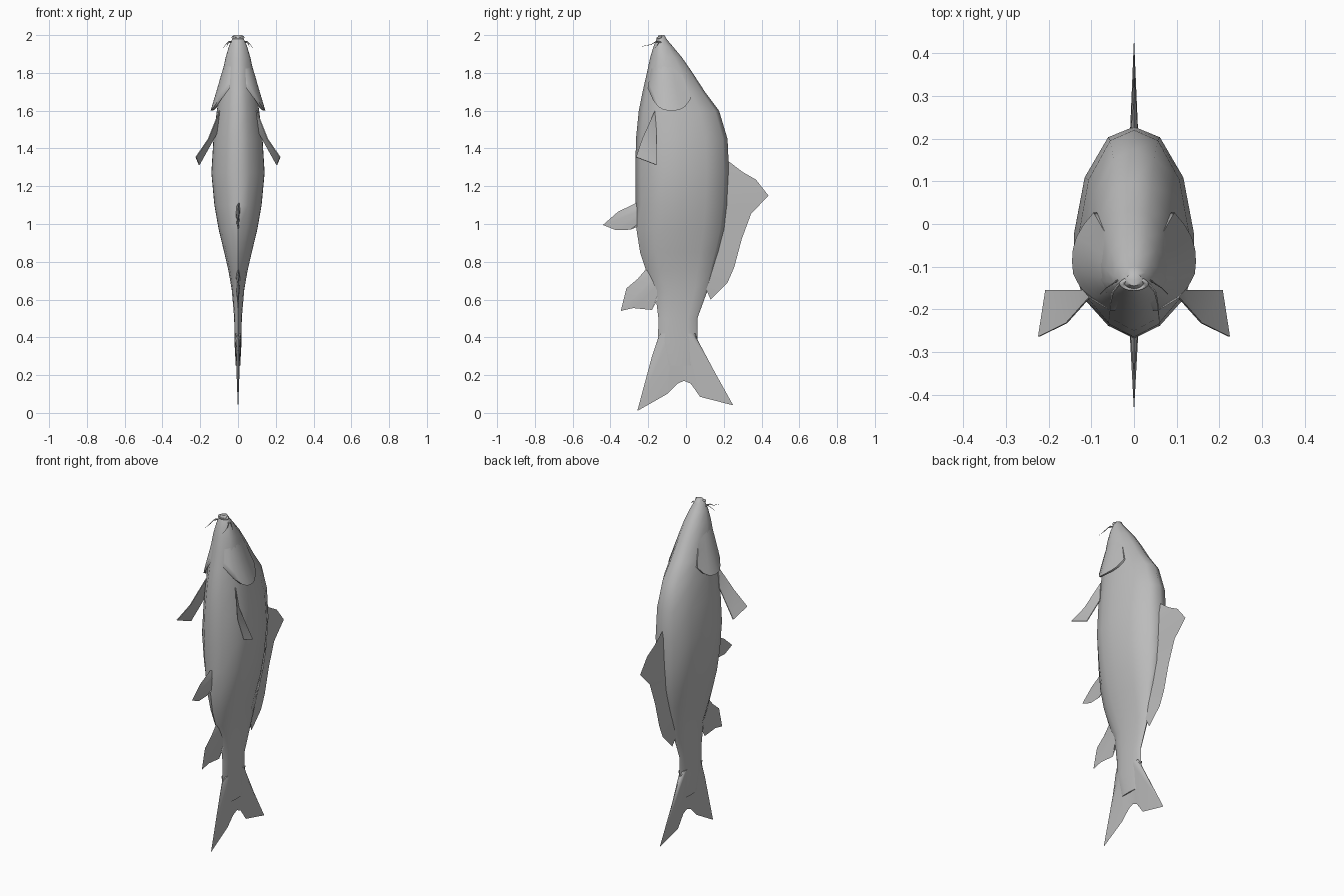
import bpy, math

if "Cube" in bpy.data.objects:
    bpy.data.objects.remove(bpy.data.objects["Cube"])

grey = bpy.data.materials.new("fish grey")
grey.diffuse_color = (0.5, 0.5, 0.5, 1)
grey.use_nodes = True
grey.node_tree.nodes["Principled BSDF"].inputs["Base Color"].default_value = grey.diffuse_color


def make(name, verts, faces, angle=60):
    me = bpy.data.meshes.new(name)
    me.from_pydata(verts, [], faces)
    me.materials.append(grey)
    ob = bpy.data.objects.new(name, me)
    bpy.context.collection.objects.link(ob)
    bpy.ops.object.select_all(action='DESELECT')
    ob.select_set(True)
    bpy.context.view_layer.objects.active = ob
    bpy.ops.object.mode_set(mode='EDIT')
    bpy.ops.mesh.select_all(action='SELECT')
    bpy.ops.mesh.normals_make_consistent(inside=False)
    bpy.ops.object.mode_set(mode='OBJECT')
    bpy.ops.object.shade_smooth_by_angle(angle=math.radians(angle))
    return ob


# Body: rings of (z, belly y, back y, half width)
rings = [(2.0, -.145, -.115, .018), (1.975, -.158, -.10, .033), (1.94, -.172, -.07, .048),
         (1.88, -.19, -.02, .066), (1.8, -.207, .035, .083), (1.7, -.23, .10, .098),
         (1.6, -.25, .175, .112), (1.45, -.265, .22, .13), (1.27, -.268, .228, .141),
         (1.1, -.266, .22, .125), (.97, -.262, .205, .102), (.85, -.243, .175, .073),
         (.75, -.21, .145, .05), (.65, -.165, .115, .033), (.5, -.146, .06, .02),
         (.38, -.148, .06, .019), (.25, -.11, .05, .012)]
half = [(0, 1), (.43, .9), (.82, .52), (1, -.02), (.99, -.36), (.84, -.62), (.43, -.88), (0, -1)]
section = half + [(-u, v) for u, v in half[-2:0:-1]]
n = len(section)


def body_at(z):
    for a, b in zip(rings, rings[1:]):
        if a[0] >= z >= b[0]:
            f = (a[0] - z) / (a[0] - b[0])
            return [p + (q - p) * f for p, q in zip(a, b)]


verts, faces = [], []
for z, y0, y1, w in rings:
    verts += [(u * w, (y0 + y1) / 2 + v * (y1 - y0) / 2, z) for u, v in section]
for r in range(len(rings) - 1):
    for i in range(n):
        j = (i + 1) % n
        faces.append((r * n + i, r * n + j, r * n + n + j, r * n + n + i))
faces += [tuple(range(n)), tuple(range((len(rings) - 1) * n, len(rings) * n))]
make("body", verts, faces)


def half_width(y, z):
    """Half width of the body at a given y and z."""
    _, y0, y1, w = body_at(z)
    v = (y - (y0 + y1) / 2) / ((y1 - y0) / 2)
    for (u0, v0), (u1, v1) in zip(half, half[1:]):
        if v0 >= v >= v1:
            return w * (u0 + (u1 - u0) * (v0 - v) / (v0 - v1))
    return 0


# Gill covers: flared flaps standing off the body at their lower edge
S, T = 8, 6
for side, label in ((1, "right"), (-1, "left")):
    verts, faces = [], []
    for t in range(T + 1):
        for s in range(S + 1):
            a, b = s / S, t / T
            low = 1.6 + .09 * abs(2 * a - 1.1) ** 3
            z = 1.88 + (low - 1.88) * b
            y = (-.175 - .028 * b) + (.125 + .105 * b) * a
            flare = .034 * b ** 1.3 * math.sin(math.pi * (.12 + .8 * a)) - .004 * (1 - b)
            verts.append((side * (half_width(y, z) + flare), y, z))
    for t in range(T):
        for s in range(S):
            k = t * (S + 1) + s
            faces.append((k, k + 1, k + S + 2, k + S + 1))
    # inner skin closes each flap back to the body
    m = len(verts)
    verts += [(x - side * .012, y, z) for x, y, z in verts]
    faces += [tuple(i + m for i in reversed(f)) for f in faces]
    for s in range(S):
        k = T * (S + 1) + s
        faces.append((k, k + 1, k + 1 + m, k + m))
    for t in range(T):
        for k in (t * (S + 1), t * (S + 1) + S):
            faces.append((k, k + S + 1, k + S + 1 + m, k + m))
    make(label + "_gill_cover", verts, faces)


# Middle fins: wedges from a straight thick root to a sharp rim, points are (y, z)
def fin(name, root_a, root_b, rim, thick):
    k = len(rim)
    root = [[p + (q - p) * i / (k - 1) for p, q in zip(root_a, root_b)] for i in range(k)]
    verts = [(thick, y, z) for y, z in root] + [(-thick, y, z) for y, z in root]
    verts += [(0, y, z) for y, z in rim]
    faces = []
    for i in range(k - 1):
        faces += [(i, i + 1, 2 * k + i + 1, 2 * k + i),
                  (k + i + 1, k + i, 2 * k + i, 2 * k + i + 1),
                  (i + 1, i, k + i, k + i + 1)]
    faces += [(0, 2 * k, k), (k - 1, 2 * k - 1, 3 * k - 1)]
    make(name, verts, faces)


fin("dorsal_fin", (.18, 1.38), (.10, .67),
    [(.215, 1.34), (.30, 1.275), (.37, 1.235), (.437, 1.15), (.345, 1.055), (.295, .92),
     (.255, .77), (.22, .69), (.13, .6)], .012)
fin("pelvic_fin", (-.22, 1.13), (-.22, 1.0),
    [(-.255, 1.115), (-.36, 1.065), (-.44, .995), (-.37, .967), (-.295, .97), (-.265, 1.01)], .012)
fin("anal_fin", (-.16, .79), (-.13, .64),
    [(-.20, .775), (-.255, .71), (-.315, .66), (-.345, .54), (-.28, .555), (-.18, .545),
     (-.175, .6)], .012)
fin("tail_fin", (-.135, .42), (.05, .42),
    [(-.15, .39), (-.18, .3), (-.215, .17), (-.258, .01), (-.1, .1), (-.045, .155), (-.01, .17),
     (.025, .155), (.075, .085), (.25, .04), (.15, .22), (.062, .385)], .016)

# Pectoral fins: thin flat blades; barbels: tapered whiskers beside the mouth
blade = [(.10, -.165, 1.6), (.16, -.232, 1.45), (.225, -.264, 1.355), (.208, -.155, 1.313),
         (.115, -.155, 1.48)]
whiskers = [[(.03, -.135, 1.965), (.05, -.16, 1.965), (.055, -.185, 1.95), (.06, -.235, 1.94)],
            [(.035, -.13, 1.96), (.05, -.14, 1.965), (.065, -.15, 1.95), (.08, -.165, 1.93)]]
for side, label in ((1, "right"), (-1, "left")):
    pts = [(side * x, y, z) for x, y, z in blade]
    pts += [(x - side * .004, y, z - .002) for x, y, z in pts]
    make(label + "_pectoral_fin", pts,
         [(0, 1, 4), (1, 2, 3, 4), (9, 6, 5), (9, 8, 7, 6)]
         + [(i, (i + 1) % 5, (i + 1) % 5 + 5, i + 5) for i in range(5)], 30)
    for w, path in enumerate(whiskers):
        verts, faces = [], []
        for i, (x, y, z) in enumerate(path):
            r = .004 * (1 - i / 3.5)
            for c in range(4):
                a = c * math.pi / 2
                verts.append((side * x + r * math.cos(a), y, z + r * math.sin(a)))
        for i in range(3):
            for c in range(4):
                d = (c + 1) % 4
                faces.append((i * 4 + c, i * 4 + d, i * 4 + 4 + d, i * 4 + 4 + c))
        make(f"{label}_barbel_{w + 1}", verts, faces + [(0, 1, 2, 3), (12, 13, 14, 15)])

# Mouth: a flattened lip ring on the snout
bpy.ops.mesh.primitive_torus_add(major_segments=16, minor_segments=6, major_radius=.028,
                                 minor_radius=.007, location=(0, -.14, 1.988),
                                 rotation=(math.radians(25), 0, 0))
lips = bpy.context.object
lips.name = "lips"
lips.scale = (1, .5, 1)
lips.data.materials.append(grey)
bpy.ops.object.shade_smooth()
